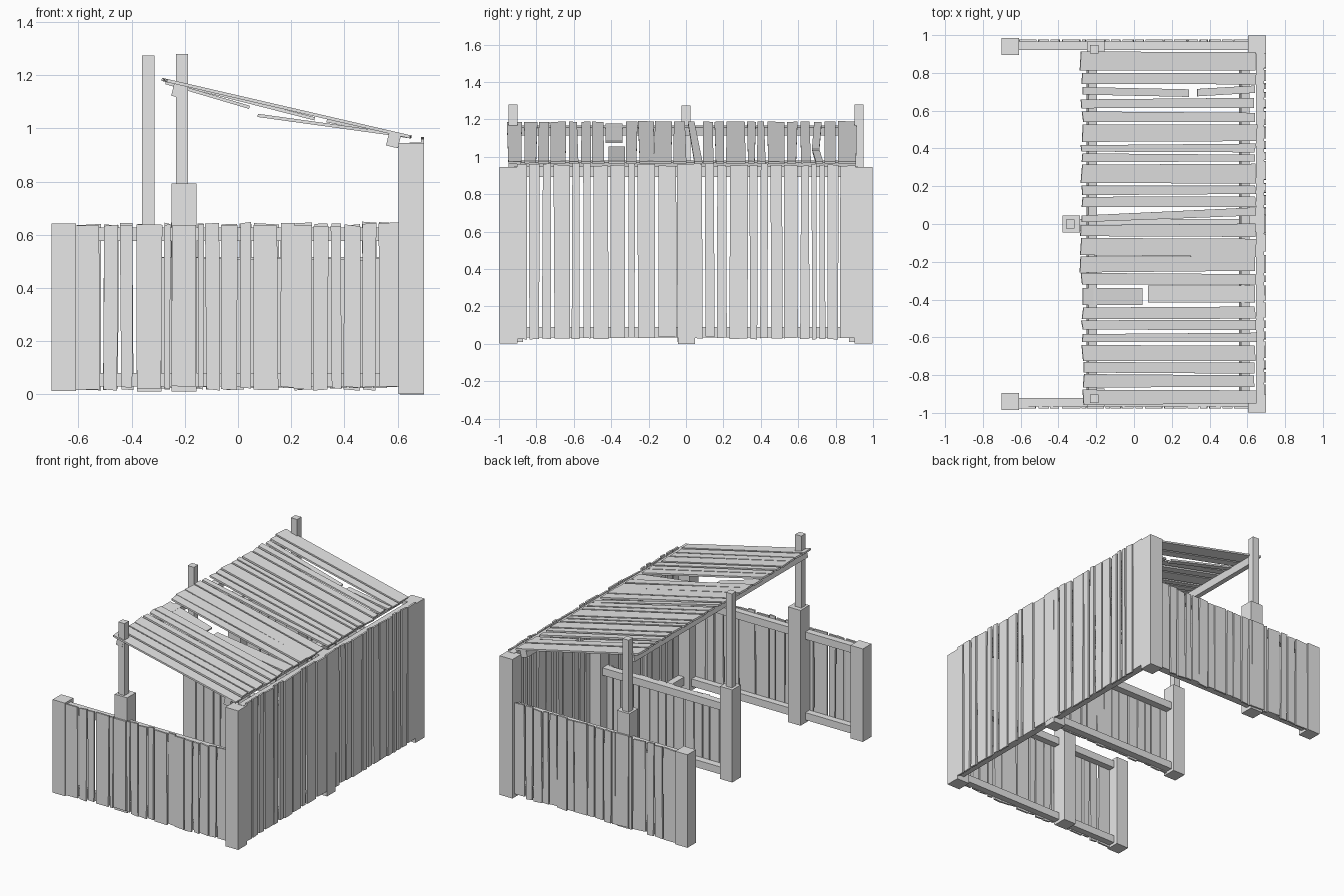
import bpy, math, random
from mathutils import Matrix, Vector

random.seed(7)
cube = bpy.data.objects.get("Cube")
if cube:
    bpy.data.objects.remove(cube, do_unlink=True)

wood = bpy.data.materials.new("weathered_grey")
wood.use_nodes = True
GREY = (0.8, 0.8, 0.8, 1)
wood.diffuse_color = GREY
wood.node_tree.nodes["Principled BSDF"].inputs["Base Color"].default_value = GREY


class Part:
    """Collects boards into one mesh object."""

    def __init__(self, name):
        self.name, self.verts, self.faces = name, [], []

    def board(self, quad, near, far, place):
        # Extrude a four-cornered outline between two depths, then place it
        n = len(self.verts)
        self.verts += [place(u, v, d) for d in (near, far) for u, v in quad]
        self.faces += [tuple(n + i for i in f) for f in ((3, 2, 1, 0), (4, 5, 6, 7))]
        for i in range(4):
            j = (i + 1) % 4
            self.faces.append((n + i, n + j, n + j + 4, n + i + 4))

    def box(self, xs, ys, zs):
        quad = [(xs[0], ys[0]), (xs[1], ys[0]), (xs[1], ys[1]), (xs[0], ys[1])]
        self.board(quad, zs[0], zs[1], lambda u, v, d: Vector((u, v, d)))

    def build(self):
        mesh = bpy.data.meshes.new(self.name)
        mesh.from_pydata(self.verts, [], self.faces)
        mesh.materials.append(wood)
        obj = bpy.data.objects.new(self.name, mesh)
        bpy.context.collection.objects.link(obj)
        bpy.context.view_layer.objects.active = obj
        bpy.ops.object.select_all(action="DESELECT")
        obj.select_set(True)
        bpy.ops.object.mode_set(mode="EDIT")
        bpy.ops.mesh.select_all(action="SELECT")
        bpy.ops.mesh.normals_make_consistent(inside=False)
        bpy.ops.object.mode_set(mode="OBJECT")


def along_x(u, v, d):
    return Vector((u, d, v))


def along_y(u, v, d):
    return Vector((d, u, v))


def jit(amount):
    return random.uniform(-amount, amount)


def rough_quad(u0, u1, v0, v1, side=0.002, end=0.007):
    # Board outline with slightly uneven sides and ends
    a, b = v0 + jit(end), v1 + jit(end)
    return [(u0 + jit(side), a + jit(side)), (u1 + jit(side), a + jit(side)),
            (u1 + jit(side), b + jit(side)), (u0 + jit(side), b + jit(side))]


def planked(name, start, end, gaps, v0, v1, near, far, place, side=0.002):
    # Row of boards between start and end, split at (centre, width) gaps
    part = Part(name)
    u = start
    for centre, width in gaps + [(end, 0)]:
        part.board(rough_quad(u, centre - width / 2, v0, v1, side), near, far, place)
        u = centre + width / 2
    part.build()


def random_gaps(start, end, count):
    step = (end - start) / count
    return [(start + step * i + jit(step * 0.25), random.uniform(0.005, 0.014))
            for i in range(1, count)]


def post(name, x, y, size, z0, z1):
    h = size / 2
    part = Part(name)
    part.box((x - h, x + h), (y - h, y + h), (z0, z1))
    part.build()


def rails(name, xs, ys, heights, thick=0.05):
    part = Part(name)
    for z in heights:
        part.box(xs, ys, (z, z + thick))
    part.build()


# Posts
for side, label in ((-1, "right"), (1, "left")):
    post(label + "_front_post", -0.655, side * 0.94, 0.092, 0.012, 0.643)
    post(label + "_back_post", 0.652, side * 0.95, 0.096, 0.002, 0.945)
    post(label + "_roof_post_base", -0.203, side * 0.918, 0.094, 0.01, 0.792)
    post(label + "_roof_post", -0.211, side * 0.925, 0.046, 0.78, 1.28)
post("middle_post_base", -0.333, 0, 0.092, 0.01, 0.638)
post("middle_post", -0.338, 0, 0.046, 0.63, 1.275)
post("back_middle_post", 0.654, 0.002, 0.09, 0, 0.945)

# Low side walls
front_gaps = [(-0.512, 0.014), (-0.447, 0.01), (-0.388, 0.014), (-0.283, 0.006),
              (-0.252, 0.004), (-0.153, 0.004), (-0.125, 0.01), (-0.065, 0.01),
              (0.002, 0.006), (0.055, 0.01), (0.155, 0.008), (0.21, 0.003),
              (0.283, 0.006), (0.345, 0.01), (0.395, 0.01), (0.465, 0.01), (0.525, 0.01)]
for side, label in ((-1, "right"), (1, "left")):
    planked(label + "_wall_planks", -0.61, 0.605, front_gaps, 0.022, 0.64,
            side * 0.966, side * 0.978, along_x, 0.004)
    rails(label + "_wall_rails", (-0.62, 0.62),
          sorted((side * 0.922, side * 0.966)), (0.03, 0.577))

# Middle partition
planked("partition_planks", -0.29, 0.62, random_gaps(-0.29, 0.62, 14), 0.022, 0.51,
        -0.035, -0.022, along_x)
rails("partition_rails", (-0.3, 0.62), (-0.022, 0.026), (0.03, 0.466))

# Tall back wall
back_gaps = [(-0.845, 0.015), (-0.775, 0.015), (-0.715, 0.018), (-0.615, 0.01),
             (-0.56, 0.018), (-0.505, 0.015), (-0.41, 0.01), (-0.315, 0.018),
             (-0.265, 0.015), (-0.155, 0.018), (-0.05, 0.003), (0.045, 0.003),
             (0.095, 0.016), (0.16, 0.015), (0.225, 0.015), (0.335, 0.01),
             (0.39, 0.016), (0.445, 0.016), (0.52, 0.01), (0.605, 0.016),
             (0.665, 0.016), (0.705, 0.014), (0.75, 0.015), (0.82, 0.012)]
planked("back_wall_planks", -0.905, 0.905, back_gaps, 0.03, 0.958, 0.688, 0.7, along_y, 0.003)
rails("back_wall_rails", (0.645, 0.688), (-0.92, 0.92), (0.035, 0.892), 0.055)


# Sloping roof
def slope(x0, z0, x1, z1):
    run = Vector((x1 - x0, 0, z1 - z0)).normalized()
    normal = Vector((-run.z, 0, run.x))
    return lambda u, v, d: Vector((x0, u, z0)) + run * v + normal * d


roof = slope(-0.275, 1.188, 0.645, 0.975)
length = math.hypot(0.92, 0.213)
roof_rows = [(-0.955, -0.875), (-0.862, -0.8), (-0.79, -0.735), (-0.722, -0.638),
             (-0.622, -0.578), (-0.562, -0.512), (-0.5, -0.438), (-0.325, -0.265),
             (-0.252, -0.178), (-0.17, -0.075), (-0.066, 0.0), (0.095, 0.145),
             (0.155, 0.205), (0.215, 0.32), (0.333, 0.372), (0.383, 0.422),
             (0.435, 0.522), (0.54, 0.592), (0.61, 0.665), (0.74, 0.8), (0.812, 0.91)]
boards = Part("roof_planks")
for a, b in roof_rows:
    boards.board(rough_quad(a, b, 0, length, 0.006, 0.008), -0.012, 0, roof)
# Board lying askew
boards.board([(0.01, 0), (0.045, 0), (0.088, length), (0.045, length)], -0.012, 0, roof)
boards.build()

# Snapped boards hanging from either end
broken = Part("broken_roof_planks")
for y0, y1, twist, ends in ((-0.43, -0.34, 0.0, (-0.27, 1.178, 0.045, 1.085)),
                            (-0.415, -0.325, 0.0, (0.075, 1.055, 0.64, 0.977)),
                            (0.685, 0.725, -0.012, (-0.27, 1.185, 0.29, 1.042)),
                            (0.676, 0.715, 0.018, (0.335, 1.035, 0.64, 0.975))):
    span = math.hypot(ends[2] - ends[0], ends[3] - ends[1])
    broken.board([(y0, 0), (y1, 0), (y1 + twist, span), (y0 + twist, span)],
                 -0.012, 0, slope(*ends))
broken.build()

# Beams under the roof
beams = Part("roof_beams")
for v in (0.038, length - 0.077):
    beams.board([(-0.95, v), (0.905, v), (0.905, v + 0.046), (-0.95, v + 0.046)],
                -0.058, -0.012, roof)
beams.build()
